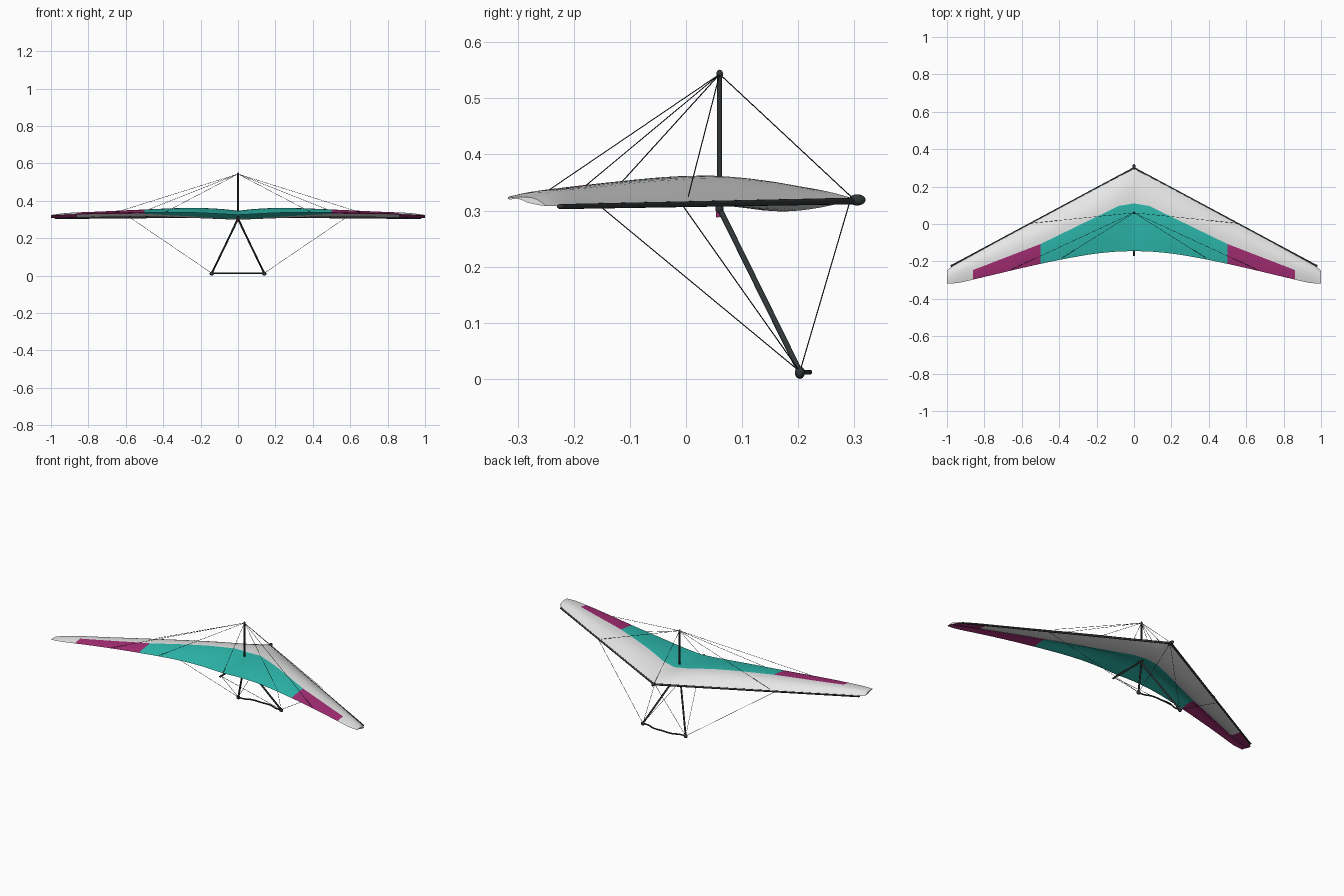
import bpy, bmesh, math
from mathutils import Vector, Matrix

if "Cube" in bpy.data.objects:
    bpy.data.objects.remove(bpy.data.objects["Cube"])


def material(name, rgb):
    m = bpy.data.materials.new(name)
    m.diffuse_color = (*rgb, 1)
    m.use_nodes = True
    m.node_tree.nodes["Principled BSDF"].inputs["Base Color"].default_value = m.diffuse_color
    return m


WHITE = material("white sailcloth", (0.84, 0.84, 0.84))
TEAL = material("teal sailcloth", (0.027, 0.5, 0.43))
MAGENTA = material("magenta sailcloth", (0.38, 0.027, 0.18))
DARK = material("dark tubing", (0.03, 0.036, 0.038))


def finish(bm, name, mats, angle=40):
    bmesh.ops.recalc_face_normals(bm, faces=bm.faces)
    me = bpy.data.meshes.new(name)
    bm.to_mesh(me)
    bm.free()
    ob = bpy.data.objects.new(name, me)
    bpy.context.collection.objects.link(ob)
    for m in mats:
        me.materials.append(m)
    bpy.ops.object.select_all(action='DESELECT')
    ob.select_set(True)
    bpy.context.view_layer.objects.active = ob
    bpy.ops.object.shade_smooth_by_angle(angle=math.radians(angle))
    return ob


def add_rod(bm, a, b, r1, r2=None, sides=12):
    a, b = Vector(a), Vector(b)
    d = b - a
    mat = Matrix.Translation((a + b) / 2) @ d.to_track_quat('Z', 'Y').to_matrix().to_4x4()
    bmesh.ops.create_cone(bm, cap_ends=True, segments=sides, radius1=r1,
                          radius2=r1 if r2 is None else r2, depth=d.length, matrix=mat)


def rod(name, a, b, r1, r2=None, sides=12, mat=DARK):
    bm = bmesh.new()
    add_rod(bm, a, b, r1, r2, sides)
    return finish(bm, name, [mat])


def ball(name, c, radii, mat=DARK):
    bm = bmesh.new()
    bmesh.ops.create_uvsphere(bm, u_segments=16, v_segments=10, radius=1,
                              matrix=Matrix.Translation(c) @ Matrix.Diagonal((*radii, 1)))
    return finish(bm, name, [mat], 60)


def lerp_table(t, x):
    for (x0, y0), (x1, y1) in zip(t, t[1:]):
        if x <= x1:
            return y0 + (y1 - y0) * (x - x0) / (x1 - x0)
    return t[-1][1]


def curve_table(t, x):
    # smooth cubic through the points
    def slope(i):
        j, k = max(i - 1, 0), min(i + 1, len(t) - 1)
        return (t[k][1] - t[j][1]) / (t[k][0] - t[j][0])
    for i in range(len(t) - 1):
        (x0, y0), (x1, y1) = t[i], t[i + 1]
        if x <= x1:
            w = x1 - x0
            s = (x - x0) / w
            return ((2*s**3 - 3*s**2 + 1) * y0 + (s**3 - 2*s**2 + s) * w * slope(i)
                    + (3*s**2 - 2*s**3) * y1 + (s**3 - s**2) * w * slope(i + 1))
    return t[-1][1]


# Sail planform and heights along the half span
LE_Y = [(0, .302), (.75, -.101), (.94, -.207), (.975, -.228), (1, -.25)]
TE_Y = [(0, -.145), (.1, -.148), (.25, -.165), (.5, -.213), (.86, -.297), (.94, -.315), (1, -.318)]
SEAM_Y = [(0, .11), (.08, .097), (.5, -.107), (.86, -.246), (1, -.288)]
LE_Z = [(0, .32), (1, .308)]
TE_Z = [(0, .325), (.25, .337), (.5, .337), (.75, .333), (1, .322)]
CREST_Z = [(0, .347), (.1, .357), (.25, .362), (.5, .353), (.75, .341), (.92, .334), (1, .323)]
BULGE = [(0, .023), (.2, .016), (.5, .005), (1, .001)]
N1, N2 = 12, 9


def sail_point(x, y, lower):
    ax = abs(x)
    le, te = lerp_table(LE_Y, ax), curve_table(TE_Y, ax)
    f = (le - y) / (le - te)
    base = lerp_table(LE_Z, ax) * (1 - f) + curve_table(TE_Z, ax) * f
    mid = lerp_table(LE_Z, ax) * .62 + curve_table(TE_Z, ax) * .38
    camber = 1 - abs((.38 - f) / .38)**2.2 if f < .38 else 1 - ((f - .38) / .62)**1.6
    z = base + (curve_table(CREST_Z, ax) - mid) * camber
    if lower:
        under = base - lerp_table(BULGE, ax) * math.sin(math.pi * min(f / .6, 1))
        s = min(max((f - .48) / .32, 0), 1)
        s = s * s * (3 - 2 * s)
        z = under * (1 - s) + (z - .003) * s
    return (x, y, z)


def build_sail():
    half = [.02, .05, .08, .12, .17, .22, .28, .34, .4, .45, .5, .56, .62, .68, .74,
            .8, .86, .9, .94, .96, .975, .99, 1]
    xs = [-x for x in reversed(half)] + [0] + half
    bm = bmesh.new()
    loops = []
    for x in xs:
        ax = abs(x)
        le, seam, te = lerp_table(LE_Y, ax), lerp_table(SEAM_Y, ax), curve_table(TE_Y, ax)
        ys = [le + (seam - le) * (i / N1)**1.6 for i in range(N1)]
        ys += [seam + (te - seam) * i / N2 for i in range(N2 + 1)]
        top = [bm.verts.new(sail_point(x, y, False)) for y in ys]
        low = [bm.verts.new(sail_point(x, y, True)) for y in ys[-2:0:-1]]
        loops.append(top + low)
    n, rows = len(loops[0]), N1 + N2
    for a, b, x0, x1 in zip(loops, loops[1:], xs, xs[1:]):
        ax = abs(x0 + x1) / 2
        for i in range(n):
            f = bm.faces.new((a[i], a[(i + 1) % n], b[(i + 1) % n], b[i]))
            lower = i >= rows
            row = 2 * rows - 1 - i if lower else i
            if ax > .86:
                f.material_index = 2 if lower else 0      # tips
            elif row >= N1:
                f.material_index = 1 if ax < .5 else 2    # rear panels
    bm.faces.new(loops[0])
    bm.faces.new(loops[-1])
    finish(bm, "sail", [WHITE, TEAL, MAGENTA], 50)


build_sail()

# Frame: keel, nose, kingpost
APEX = (0, .06, .303)
MAST = (0, .06, .543)
rod("keel", (0, .30, .318), (0, -.17, .312), .005)
ball("nose_cap", (0, .305, .319), (.009, .015, .01))
rod("kingpost", (0, .06, .31), MAST, .0045)
ball("kingpost_cap", (0, .06, .543), (.006, .006, .008))
ball("apex_bracket", APEX, (.009, .007, .009))
rod("hang_strap", (0, .056, .312), (0, .058, .288), .004, mat=MAGENTA)

# Mirrored parts
wires = bmesh.new()
for s, side in ((-1, "left"), (1, "right")):
    corner = (s * .14, .203, .013)
    rod(side + "_leading_edge_tube", (0, .298, .317), (s * .975, -.223, .307), .006, .0045)
    ball(side + "_leading_edge_end", (s * .975, -.223, .307), (.006, .007, .0045))
    rod(side + "_control_upright", APEX, corner, .005)
    ball(side + "_corner_fitting", (s * .14, .203, .011), (.012, .009, .011))
    # Rigging wires of this side
    for a, b in ((MAST, (s * .55, .004, .325)),
                 (MAST, sail_point(s * .39, -.185, False)),
                 (MAST, sail_point(s * .66, -.245, False)),
                 (corner, (0, .292, .316)),
                 (corner, (s * .58, -.008, .312)),
                 (corner, (0, -.157, .311))):
        add_rod(wires, a, b, .001, sides=6)
add_rod(wires, MAST, (0, .295, .324), .001, sides=6)
add_rod(wires, MAST, (0, -.146, .316), .001, sides=6)
finish(wires, "rigging_wires", [DARK])

# Curved base bar
cu = bpy.data.curves.new("base_bar", 'CURVE')
cu.dimensions = '3D'
cu.bevel_depth = .0042
cu.bevel_resolution = 3
cu.use_fill_caps = True
pts = [(-.14, .203), (-.105, .203), (-.06, .219), (0, .219), (.06, .219), (.105, .203), (.14, .203)]
sp = cu.splines.new('BEZIER')
sp.bezier_points.add(len(pts) - 1)
for p, (x, y) in zip(sp.bezier_points, pts):
    p.co = (x, y, .012)
    p.handle_left_type = p.handle_right_type = 'AUTO'
cu.materials.append(DARK)
bpy.context.collection.objects.link(bpy.data.objects.new("base_bar", cu))
